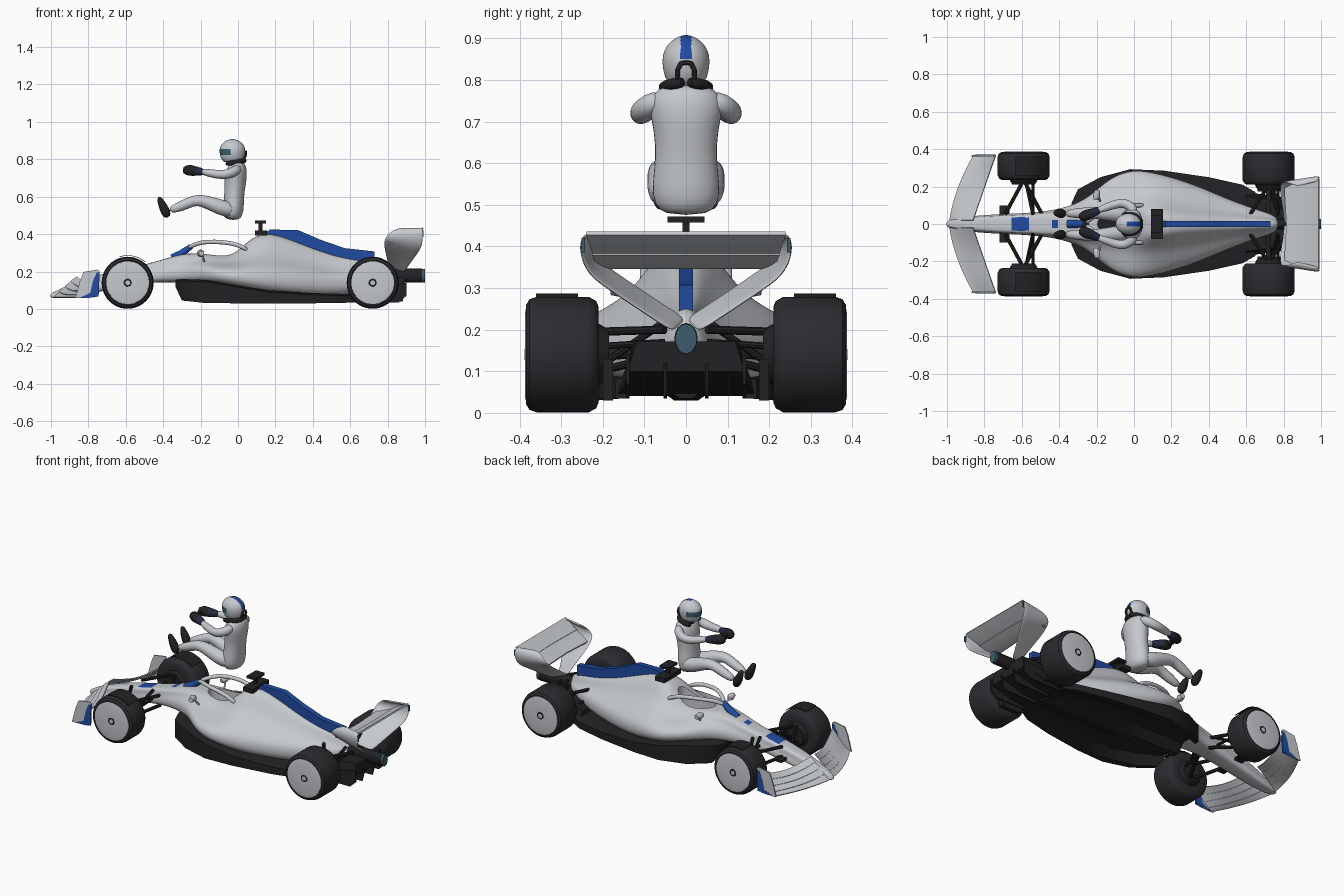
import bpy, bmesh, math
from mathutils import Vector

cube = bpy.data.objects.get("Cube")
if cube:
    bpy.data.objects.remove(cube, do_unlink=True)


def material(name, *rgb):
    m = bpy.data.materials.new(name)
    m.use_nodes = True
    m.diffuse_color = (*rgb, 1)
    bsdf = next(n for n in m.node_tree.nodes if n.type == 'BSDF_PRINCIPLED')
    bsdf.inputs["Base Color"].default_value = (*rgb, 1)
    return m


GREY = material("light grey paint", .56, .58, .61)
BLUE = material("blue paint", .014, .07, .36)
RUBBER = material("tyre rubber", .025, .025, .03)
CARBON = material("black carbon", .016, .016, .018)
GLASS = material("teal glass", .045, .11, .15)
NAVY = material("navy cloth", .02, .024, .06)
parts = []


def bake(ob):
    bpy.context.view_layer.update()
    graph = bpy.context.evaluated_depsgraph_get()
    mesh = bpy.data.meshes.new_from_object(ob.evaluated_get(graph))
    ob.modifiers.clear()
    ob.data = mesh


def loft(name, rings, mat, closed=True, mirror=False, subsurf=0, solid=0):
    """Skin a list of point rings; closed rings are capped at both ends."""
    bm = bmesh.new()
    rows = [[bm.verts.new(p) for p in ring] for ring in rings]
    n = len(rows[0])
    for r, q in zip(rows, rows[1:]):
        for i in range(n if closed else n - 1):
            j = (i + 1) % n
            bm.faces.new((r[i], r[j], q[j], q[i]))
    if closed:
        bm.faces.new(rows[0])
        bm.faces.new(rows[-1])
    bmesh.ops.recalc_face_normals(bm, faces=bm.faces)
    mesh = bpy.data.meshes.new(name)
    bm.to_mesh(mesh)
    bm.free()
    mesh.materials.append(mat)
    ob = bpy.data.objects.new(name, mesh)
    bpy.context.scene.collection.objects.link(ob)
    if solid:
        m = ob.modifiers.new("thickness", 'SOLIDIFY')
        m.thickness, m.offset = solid, 0
    if subsurf:
        ob.modifiers.new("smooth", 'SUBSURF').levels = subsurf
    if mirror:
        m = ob.modifiers.new("mirror", 'MIRROR')
        m.use_axis = (False, True, False)
        m.use_mirror_merge = False
    bake(ob)
    parts.append(ob)
    return ob


def circle(n=16):
    return [(math.cos(2 * math.pi * i / n), math.sin(2 * math.pi * i / n)) for i in range(n)]


def tube(name, pts, radii, mat, mirror=True, sides=12, subsurf=0):
    """Round limb or bar along a path, one radius or one per point."""
    pts = [Vector(p) for p in pts]
    if not isinstance(radii, (list, tuple)):
        radii = [radii] * len(pts)
    rings = []
    for i, (p, r) in enumerate(zip(pts, radii)):
        along = pts[min(i + 1, len(pts) - 1)] - pts[max(i - 1, 0)]
        turn = along.to_track_quat('Z', 'Y')
        rings.append([p + turn @ Vector((r * c, r * s, 0)) for c, s in circle(sides)])
    return loft(name, rings, mat, mirror=mirror, subsurf=subsurf)


def box(name, x, y, z, mat, mirror=False):
    ring = [(x[0], y[0]), (x[1], y[0]), (x[1], y[1]), (x[0], y[1])]
    return loft(name, [[(a, b, h) for a, b in ring] for h in z], mat, mirror=mirror)


def plate(name, outline, y, mat, thick=.008, mirror=True):
    """Upright plate with an x-z outline."""
    rings = [[(a, y + d, h) for a, h in outline] for d in (-thick / 2, thick / 2)]
    return loft(name, rings, mat, mirror=mirror)


def lathe(name, x, z, profile, mat, sides=48):
    """Wheel part turned about the y direction."""
    rings = [[(x + r * c, y, z + r * s) for c, s in circle(sides)] for y, r in profile]
    return loft(name, rings, mat, mirror=True)


def paint(ob, mat, rule):
    ob.data.materials.append(mat)
    for f in ob.data.polygons:
        if rule(f.center, f.normal):
            f.material_index = len(ob.data.materials) - 1


# Body shell: x, top, roof half width, side half width, shoulder height, underside
stations = [(-1.01, .08, .014, .02, .065, .055), (-.9, .132, .03, .04, .09, .06),
            (-.75, .182, .043, .052, .13, .09), (-.6, .215, .047, .057, .17, .12),
            (-.45, .248, .055, .07, .2, .145), (-.33, .288, .062, .1, .22, .14),
            (-.24, .3, .075, .145, .225, .14), (-.13, .29, .085, .25, .215, .135),
            (-.02, .285, .09, .29, .21, .11), (.06, .375, .08, .285, .205, .095),
            (.16, .415, .058, .265, .2, .075), (.32, .355, .042, .215, .185, .065),
            (.5, .285, .033, .135, .17, .065), (.65, .258, .025, .08, .17, .09),
            (.78, .25, .02, .04, .19, .15)]
rings = []
for x, top, roof, side, sh, low in stations:
    rise = top - sh
    half = [(roof, top), (roof + (side - roof) * .3, sh + rise * .42),
            (side * .9, sh + rise * .13), (side * 1.03, sh - (sh - low) * .3), (side * .92, low)]
    ring = [(0, top)] + half + [(0, low)] + [(-y, z) for y, z in reversed(half)]
    rings.append([(x, y, z) for y, z in ring])
body = loft("body_shell", rings, GREY, subsurf=3)

# Cockpit opening with dark tub
oval = [(-.075 + .12 * c, .066 * s) for c, s in circle(32)]
cutter = loft("cockpit_cutter", [[(a, b, z) for a, b in oval] for z in (.2, .5)], CARBON)
cutter.hide_render = True
cut = body.modifiers.new("cockpit", 'BOOLEAN')
cut.operation, cut.object = 'DIFFERENCE', cutter
bake(body)
parts.remove(cutter)
bpy.data.objects.remove(cutter, do_unlink=True)
loft("cockpit_tub", [[(a, b, z) for a, b in oval] for z in (.19, .207)], CARBON)
paint(body, BLUE, lambda c, n: n.z > .5 and (abs(c.y) < .035 and -.66 < c.x < -.57
                                             or abs(c.y) < .02 and -.44 < c.x < -.4))

# Blue spine, roll hoop and camera
plate("engine_cover_fin", [(.14, .4), (.17, .424), (.32, .422), (.44, .37), (.57, .325), (.73, .307),
                           (.73, .24), (.5, .26), (.32, .32)], 0, BLUE, .034, False)
box("roll_hoop_intake", (.09, .155), (-.08, .08), (.392, .418), CARBON)
box("camera_post", (.11, .13), (-.008, .008), (.41, .47), CARBON)
box("camera_bar", (.09, .15), (-.045, .045), (.458, .472), CARBON)

# Halo and mirrors
tube("halo_hoop", [(-.27, 0, .325), (-.22, .035, .35), (-.17, .075, .36), (-.08, .097, .358),
                   (0, .1, .345), (.06, .1, .31)], .012, GREY, subsurf=1)
tube("halo_pillar", [(-.35, 0, .268), (-.3, 0, .297), (-.25, 0, .335)], [.024, .02, .014], BLUE, False)
tube("mirror_housing", [(-.205, .13, .295), (-.2, .15, .297), (-.195, .18, .297)], [.012, .02, .014], GREY)
tube("mirror_stalk", [(-.19, .15, .29), (-.18, .12, .25)], .005, GREY)

# Floor with two tunnels: x, half width, underside, top
floor = [(-.335, .11, .12, .145), (-.3, .185, .045, .15), (-.18, .25, .032, .145), (-.02, .293, .03, .12),
         (.16, .285, .03, .09), (.4, .25, .03, .075), (.58, .21, .033, .07), (.65, .17, .035, .08)]
rings = []
for x, w, low, top in floor:
    roof = low + (top - low) * .5
    half = [(.1 * w, low), (.25 * w, roof), (.7 * w, roof), (.85 * w, low), (w, low), (w, top), (w * .8, top + .01)]
    rings.append([(x, y, z) for y, z in half] + [(x, -y, z) for y, z in reversed(half)])
loft("floor", rings, CARBON)
loft("diffuser", [[(x, -w, low), (x, w, low), (x, w * .85, top), (x, -w * .85, top)]
                  for x, w, low, top in [(.6, .17, .04, .11), (.75, .15, .06, .165), (.89, .14, .1, .172)]], CARBON)
plate("diffuser_side", [(.62, .035), (.86, .035), (.9, .07), (.9, .14), (.62, .09)], .14, CARBON)
plate("diffuser_strake", [(.65, .035), (.88, .04), (.9, .12), (.65, .1)], .05, CARBON)
box("wheel_duct", (.66, .79), (.175, .2), (.03, .13), CARBON, True)

# Tail structure with rear lamp
loft("tail_box", [[(x, .028 * c, .178 + .038 * s) for c, s in circle()] for x in (.7, .985)], CARBON)
loft("rear_lamp", [[(x, .026 * c, .178 + .036 * s) for c, s in circle()] for x in (.98, 1)], GLASS)

# Wheels
for end, x, inner in (("front", -.59, .235), ("rear", .72, .21)):
    lathe(end + "_tyre", x, .14, [(inner, .085), (inner, .115), (inner + .006, .129), (inner + .024, .139),
                                  (.358, .139), (.376, .133), (.384, .12), (.382, .114)], RUBBER)
    lathe(end + "_wheel_cover", x, .14, [(.375, .115), (.384, .114), (.387, .1), (.387, .03)], GREY)
    lathe(end + "_hub_ring", x, .14, [(.38, .024), (.3875, .022), (.3875, .012)], CARBON, 16)
    lathe(end + "_hub_nut", x, .14, [(.38, .014), (.388, .013)], GREY, 16)
    lathe(end + "_brake_drum", x, .14, [(inner - .025, .06), (inner + .01, .08)], CARBON, 24)
    # Wishbones, pushrod, track rod and drive shaft
    root = .05
    for k, dx in enumerate((-.1, .1)):
        tube(f"{end}_upper_arm_{k}", [(x + dx, root, .2), (x, inner, .195)], .01, CARBON, sides=8)
        tube(f"{end}_lower_arm_{k}", [(x + dx, root, .14), (x, inner, .1)], .01, CARBON, sides=8)
    tube(end + "_pushrod", [(x + .05, root, .22), (x + .01, inner, .11)], .009, CARBON, sides=8)
    tube(end + "_track_rod", [(x + .05, root, .17), (x + .05, inner, .16)], .008, CARBON, sides=8)
tube("drive_shaft", [(.72, .03, .15), (.72, .21, .14)], .014, CARBON)
arc = [(-.59 + .146 * math.sin(a), .14 + .146 * math.cos(a)) for a in (-.3, -.1, .1, .3, .5, .7)]
loft("wheel_deflector", [[(a, y, z) for a, z in arc] for y in (.26, .36)], CARBON, False, True, solid=.003)
box("nose_winglet", (-.72, -.665), (.03, .1), (.125, .14), CARBON, True)

# Front wing: swept flaps a side, lowest at mid span
for k in range(4):
    u0, u1 = k / 4 - .02 * (k > 0), k / 4 + .25
    spans = []
    for j in range(11):
        t = j / 10
        y = .02 + .345 * t
        lead = -.985 + .05 * t + .075 * t * t
        trail = -.86 + .12 * t
        high = .16 - .035 * math.sin(math.pi * t)
        us = [u0 + (u1 - u0) * i / 4 for i in range(5)]
        spans.append([(lead + (trail - lead) * u, y, .06 + (high - .06) * u ** (.9 + .6 * t) + .004 * k)
                      for u in us])
    loft(f"front_wing_flap_{k}", spans, GREY, False, True, solid=.006)
plate("front_endplate", [(-.87, .058), (-.77, .06), (-.742, .16), (-.738, .2), (-.75, .21), (-.825, .198),
                         (-.845, .15)], .366, GREY)
plate("front_endplate_rear", [(-.85, .058), (-.745, .066), (-.74, .195), (-.755, .195), (-.775, .15), (-.79, .085)],
      .366, BLUE, .0095)

# Rear wing: two elements and swept endplates running down to the tail
for k, (u0, u1) in enumerate(((0, .55), (.52, 1))):
    us = [u0 + (u1 - u0) * i / 5 for i in range(6)]
    loft(f"rear_wing_element_{k}", [[(.815 + .175 * u - abs(y) * (1 - u) * .05, y * (.88 + .14 * u),
                                      .35 + .078 * u ** 1.4 + .004 * k) for u in us]
                                    for y in (-.235, -.12, 0, .12, .235)], GREY, False, solid=.009)
sweep = [(.23, .43, .87, .99), (.25, .424, .83, .99), (.256, .39, .79, .99), (.238, .35, .78, .987),
         (.19, .315, .78, .965), (.13, .275, .79, .935), (.07, .235, .8, .905), (.03, .21, .8, .89)]
loft("rear_endplate", [[(a + (b - a) * u, y - .03 * (1 - u), z + (.5 - u) * .03 * (z < .37)) for u in (0, .33, .67, 1)]
                       for y, z, a, b in sweep], GREY, False, True, subsurf=2, solid=.011)
box("endplate_lamp", (.984, .993), (.243, .251), (.385, .42), GLASS, True)

# Driver: torso, arms and legs
torso = [(.475, -.025, .03, .05), (.5, -.03, .057, .08), (.55, -.025, .058, .084), (.61, -.02, .053, .074),
         (.68, -.014, .06, .078), (.73, -.01, .06, .092), (.768, -.004, .047, .084), (.79, -.005, .03, .05)]
loft("driver_torso", [[(cx + rx * c, ry * s, z) for c, s in circle()] for z, cx, rx, ry in torso], GREY, subsurf=1)
tube("driver_arm", [(.0, .055, .755), (-.005, .088, .742), (-.05, .114, .72), (-.1, .109, .715), (-.21, .065, .738)],
     [.022, .029, .027, .025, .019], GREY, subsurf=1)
glove = tube("driver_glove", [(-.18, .076, .731), (-.22, .06, .736), (-.26, .045, .742), (-.295, .03, .742)],
             [.021, .024, .034, .02], CARBON, subsurf=1)
paint(glove, NAVY, lambda c, n: c.x > -.225)
box("steering_grip", (-.275, -.255), (-.045, .045), (.728, .752), CARBON)
tube("driver_leg", [(-.02, .045, .525), (-.09, .052, .54), (-.19, .06, .582), (-.24, .06, .58), (-.3, .058, .55),
                    (-.37, .055, .525)], [.045, .044, .034, .03, .029, .019], GREY, subsurf=1)
tube("driver_boot", [(-.375, .056, .488), (-.385, .056, .515), (-.405, .058, .555), (-.425, .06, .602)],
     [.016, .028, .023, .012], CARBON, subsurf=1)

# Driver: helmet, visor, collar
profile = [(.783, .035), (.79, .046), (.81, .057), (.835, .062), (.855, .062), (.875, .056),
           (.893, .041), (.904, .022), (.908, .006)]
helmet = loft("helmet", [[(-.03 + r * 1.12 * c, r * .92 * s, z) for c, s in circle(24)] for z, r in profile],
              GREY, subsurf=2)
paint(helmet, BLUE, lambda c, n: abs(c.y) < .013 and c.z > .852 and c.x > -.04)
paint(helmet, GLASS, lambda c, n: c.x < -.038 and .824 < c.z < .857)
tube("neck_collar", [(-.07, .045, .775), (-.02, .058, .782), (.025, .04, .79), (.04, 0, .795)], .014, CARBON, subsurf=1)
tube("collar_loop", [(.03, .022, .79), (.042, .02, .825), (.042, .012, .84), (.042, 0, .842)], .006, CARBON)
loft("neck", [[(-.02 + .032 * c, .036 * s, z) for c, s in circle()] for z in (.765, .8)], CARBON)

# Smooth shading with crisp edges
bpy.ops.object.select_all(action='DESELECT')
for ob in parts:
    ob.select_set(True)
bpy.context.view_layer.objects.active = body
bpy.ops.object.shade_smooth_by_angle(angle=math.radians(38))
